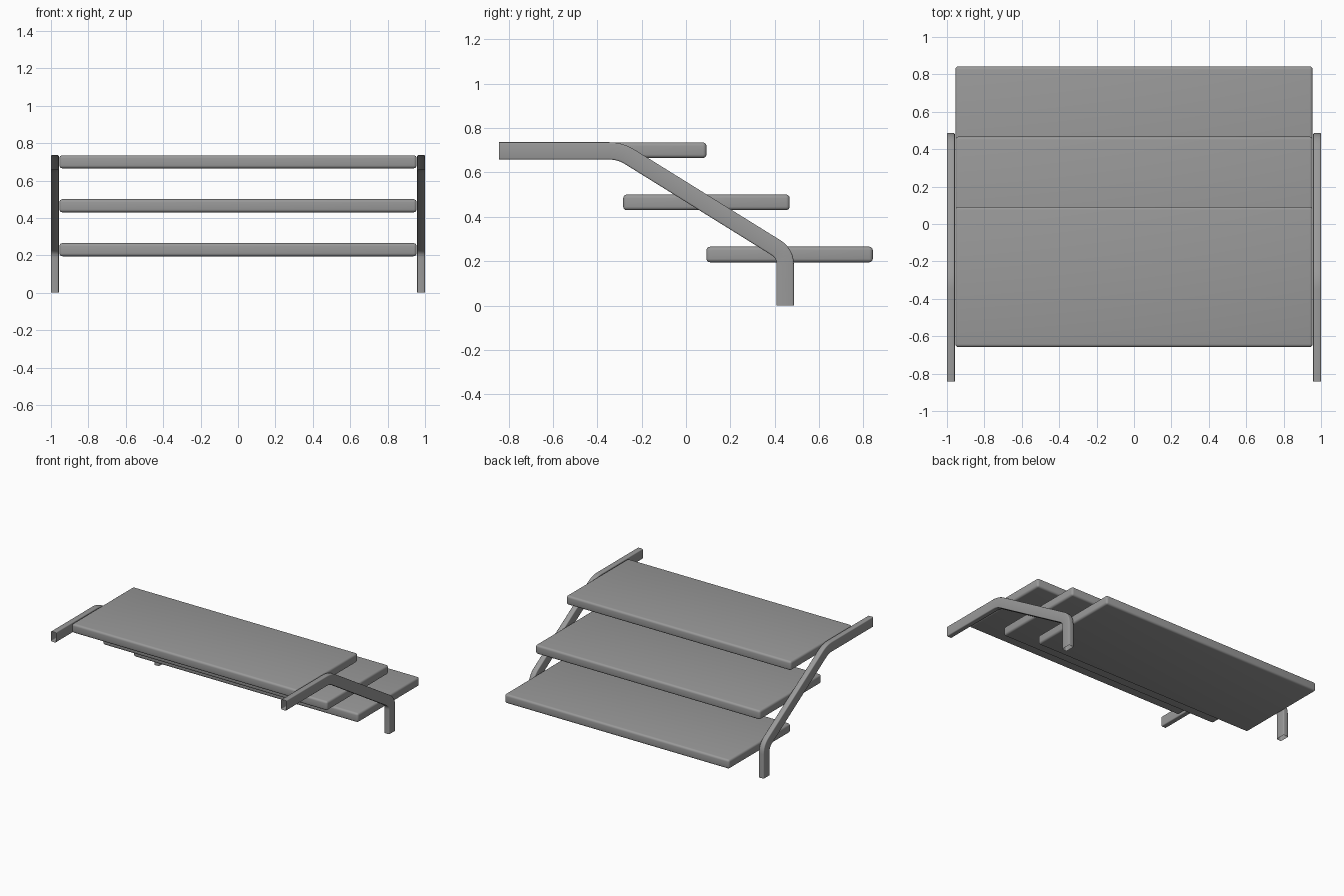
import bpy, bmesh, math
from mathutils import Vector

cube = bpy.data.objects.get("Cube")
if cube:
    bpy.data.objects.remove(cube, do_unlink=True)

grey = bpy.data.materials.new("plain grey")
grey.use_nodes = True
COLOUR = (0.32, 0.32, 0.32, 1)
grey.diffuse_color = COLOUR
grey.node_tree.nodes["Principled BSDF"].inputs["Base Color"].default_value = COLOUR


def finish(name, bm):
    """Turn a bmesh into a smooth shaded object with sharp edges kept."""
    bmesh.ops.recalc_face_normals(bm, faces=bm.faces)
    mesh = bpy.data.meshes.new(name)
    bm.to_mesh(mesh)
    bm.free()
    mesh.materials.append(grey)
    obj = bpy.data.objects.new(name, mesh)
    bpy.context.collection.objects.link(obj)
    bpy.ops.object.select_all(action="DESELECT")
    obj.select_set(True)
    bpy.context.view_layer.objects.active = obj
    bpy.ops.object.shade_smooth_by_angle(angle=math.radians(35))
    return obj


# Shelves: wide boards with rounded edges, stepping down to the back
def shelf(name, y, z):
    bm = bmesh.new()
    bmesh.ops.create_cube(bm, size=1)
    bmesh.ops.scale(bm, vec=(1.91, 0.75, 0.07), verts=bm.verts)
    bmesh.ops.translate(bm, vec=(0, y, z), verts=bm.verts)
    bmesh.ops.bevel(bm, geom=bm.edges[:], offset=0.016, segments=4,
                    profile=0.5, affect="EDGES")
    finish(name, bm)


for i, name in enumerate(("bottom_shelf", "middle_shelf", "top_shelf")):
    shelf(name, 0.467 - 0.375 * i, 0.23 + 0.235 * i)


# Rails: an open-ended tube swept along a path with two rounded bends
def rounded_path(points, reach, steps=6):
    path = [points[0]]
    for before, corner, after in zip(points, points[1:], points[2:]):
        a = corner + (before - corner).normalized() * reach
        b = corner + (after - corner).normalized() * reach
        for k in range(steps + 1):
            t = k / steps
            path.append(a * (1 - t) ** 2 + corner * 2 * t * (1 - t) + b * t * t)
    return path + [points[-1]]


def rounded_section(half_x, half_n, r, steps=3):
    section = []
    for quarter, (sx, sn) in enumerate(((1, 1), (-1, 1), (-1, -1), (1, -1))):
        for k in range(steps + 1):
            a = (quarter + k / steps) * math.pi / 2
            section.append((sx * (half_x - r) + r * math.cos(a),
                            sn * (half_n - r) + r * math.sin(a)))
    return section


PATH = rounded_path([Vector((0, -0.843, 0.697)), Vector((0, -0.297, 0.697)),
                     Vector((0, 0.447, 0.235)), Vector((0, 0.447, 0))], 0.05)
SECTION = rounded_section(0.021, 0.039, 0.007)


def rail(name, side):
    bm = bmesh.new()
    rings = []
    for i, p in enumerate(PATH):
        ahead = (PATH[min(i + 1, len(PATH) - 1)] - p).normalized()
        behind = (p - PATH[max(i - 1, 0)]).normalized()
        along = (ahead + behind).normalized()
        normal = Vector((0, -along.z, along.y))
        rings.append([bm.verts.new(p + Vector((side * 0.979 + x, 0, 0)) + normal * n)
                      for x, n in SECTION])
    count = len(SECTION)
    for r0, r1 in zip(rings, rings[1:]):
        for j in range(count):
            k = (j + 1) % count
            bm.faces.new((r0[j], r0[k], r1[k], r1[j]))
    finish(name, bm)


rail("left_rail", 1)
rail("right_rail", -1)
